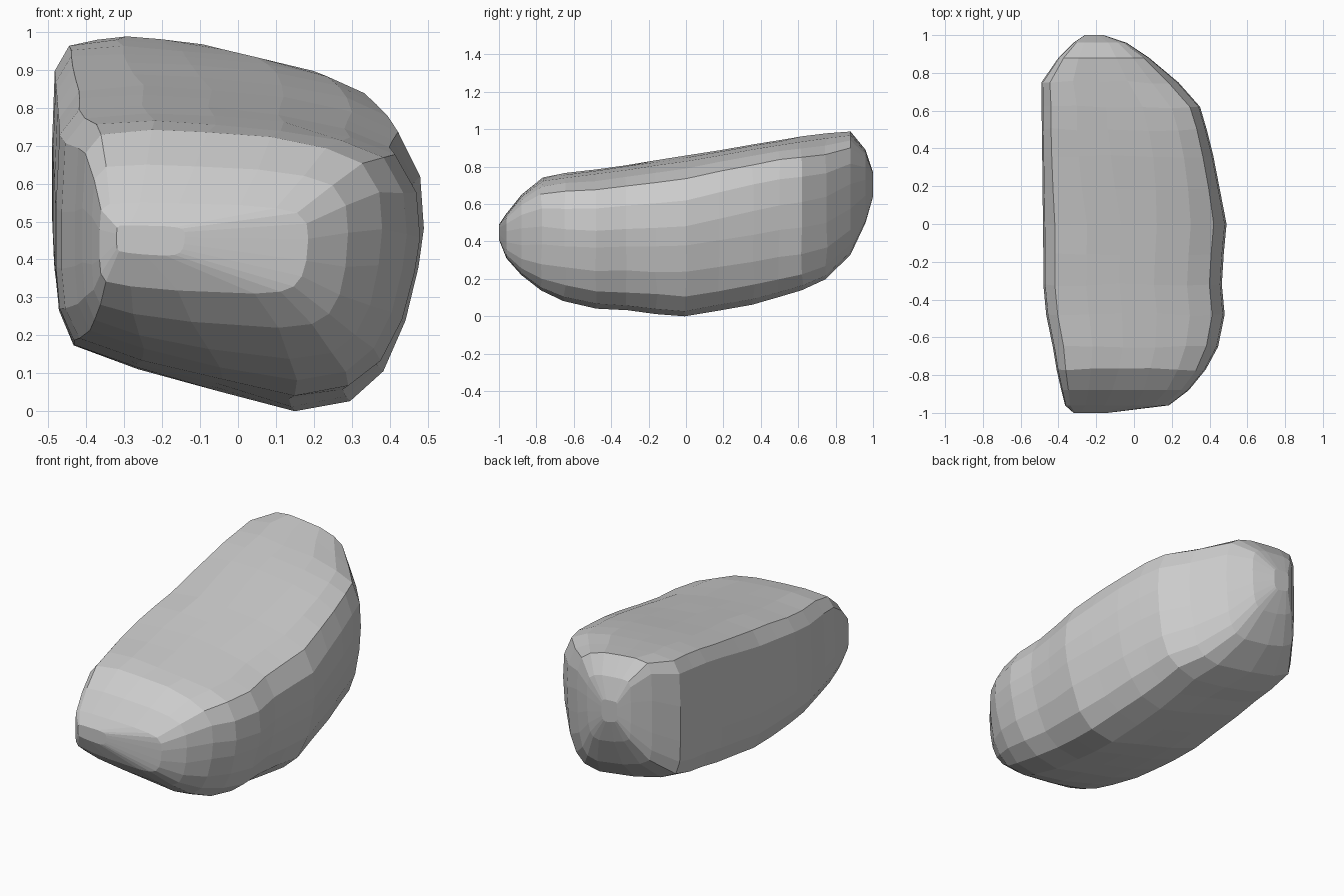
import bpy
import bmesh
import math
import random

random.seed(4)

old_cube = bpy.data.objects.get("Cube")
if old_cube:
    bpy.data.objects.remove(old_cube, do_unlink=True)

# Single stone colour
stone = bpy.data.materials.new("stone grey")
stone.use_nodes = True
grey = (0.6, 0.6, 0.6, 1)
stone.diffuse_color = grey
stone.node_tree.nodes["Principled BSDF"].inputs["Base Color"].default_value = grey

# Cross-section: sheer left side, flat top chamfered on the right, keel right of centre
section = [
    (.3, -1), (.6, -.93), (.78, -.75), (.9, -.45), (.97, -.12),
    (1, .12), (.98, .44), (.86, .71), (.61, .84), (.24, .93),
    (-.15, .975), (-.52, 1), (-.87, .97), (-.98, .79), (-1, .3),
    (-1, -.1), (-.98, -.38), (-.9, -.6), (-.55, -.75), (-.1, -.89),
]

# Stations from front to back:
# y, left x, right x, bottom z, top z, lower roundness, upper roundness
stations = [
    (-1, -.32, -.14, .41, .49, .7, .7),
    (-.96, -.365, .185, .31, .55, .6, .75),
    (-.88, -.385, .29, .22, .65, .65, .85),
    (-.77, -.41, .38, .14, .74, .8, .95),
    (-.65, -.43, .445, .085, .765, .9, 1),
    (-.48, -.465, .48, .04, .785, 1, 1),
    (-.32, -.48, .465, .03, .81, 1, 1),
    (-.16, -.48, .475, .012, .835, 1, 1),
    (0, -.482, .49, 0, .86, 1, 1),
    (.18, -.484, .455, .03, .887, 1, .9),
    (.36, -.486, .42, .065, .92, .95, .85),
    (.5, -.488, .385, .105, .943, .9, .85),
    (.62, -.489, .35, .14, .96, .8, .9),
    (.75, -.49, .235, .2, .975, .7, .95),
    (.88, -.4, .08, .33, .988, .65, .9),
    (.96, -.32, -.04, .5, .89, .65, .8),
    (1, -.26, -.16, .64, .77, .7, .7),
]


def swell(value, power):
    """Push a section coordinate outward, keeping its sign."""
    return math.copysign(abs(value) ** power, value)


# Loft the stone through the stations
bm = bmesh.new()
rings = []
for y, left, right, low, high, round_low, round_high in stations:
    ring = []
    inner = abs(y) < .85
    for u, v in section:
        power = round_high if v > 0 else round_low
        x = (left + right) / 2 + swell(u, power) * (right - left) / 2
        z = (low + high) / 2 + swell(v, power) * (high - low) / 2
        wobble = random.uniform(-.008, .008) if inner and abs(u) < .95 else 0
        ring.append(bm.verts.new((x, y + wobble, max(z + wobble * .5, 0))))
    rings.append(ring)

count = len(section)
for a, b in zip(rings, rings[1:]):
    for i in range(count):
        j = (i + 1) % count
        bm.faces.new((a[i], a[j], b[j], b[i]))
bm.faces.new(rings[0])
bm.faces.new(rings[-1])
bmesh.ops.recalc_face_normals(bm, faces=bm.faces[:])

mesh = bpy.data.meshes.new("boulder")
bm.to_mesh(mesh)
bm.free()
mesh.materials.append(stone)
boulder = bpy.data.objects.new("boulder", mesh)
bpy.context.scene.collection.objects.link(boulder)
